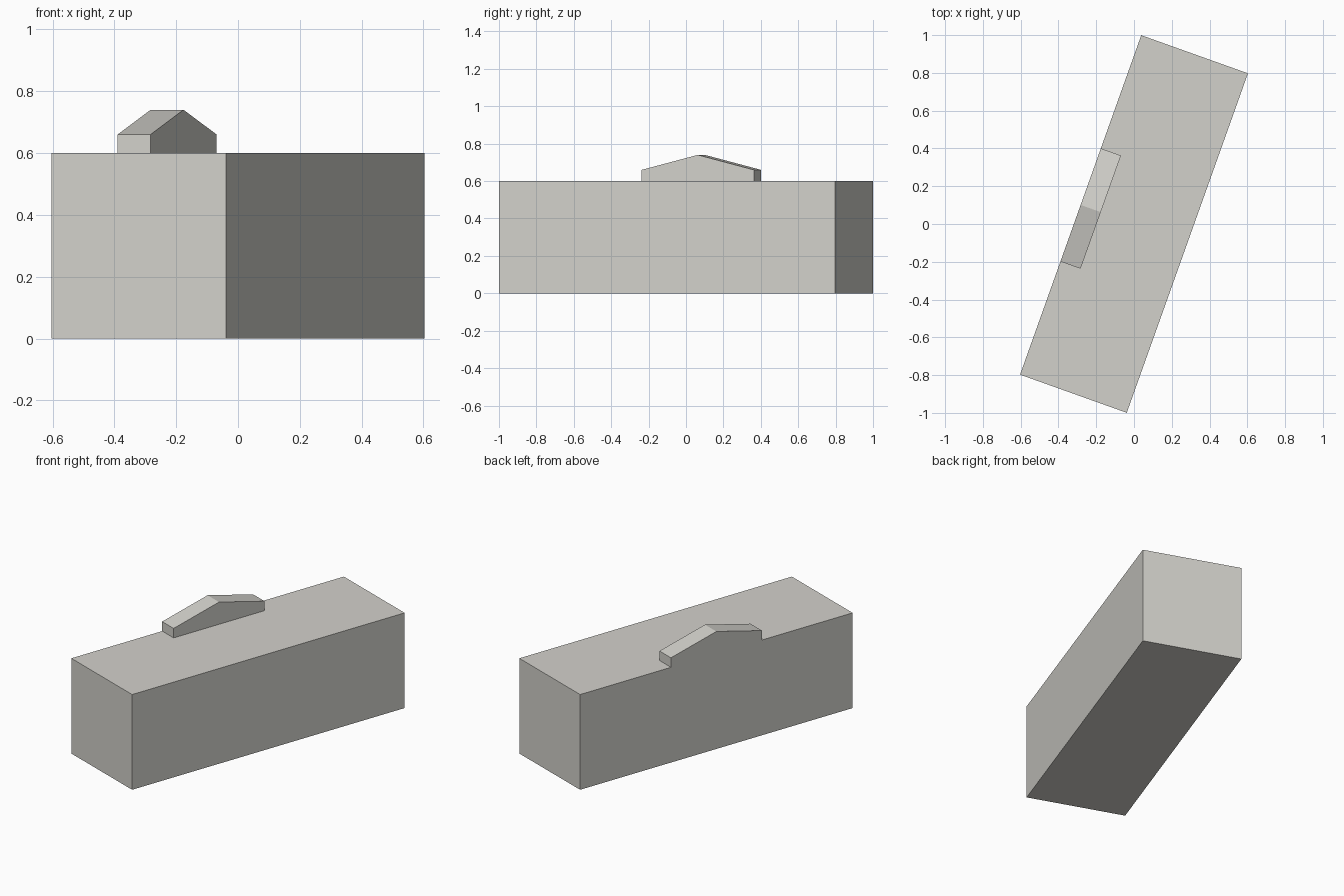
import bpy, bmesh, math

if "Cube" in bpy.data.objects:
    bpy.data.objects.remove(bpy.data.objects["Cube"])

ANGLE = math.radians(-19.65)
W, L, H = 0.60, 1.908, 0.60          # block width, length, height

stone = bpy.data.materials.new("warm_light_grey")
stone.diffuse_color = (0.65, 0.64, 0.60, 1)
stone.use_nodes = True
stone.node_tree.nodes["Principled BSDF"].inputs["Base Color"].default_value = stone.diffuse_color


def prism(name, profile, x0, x1):
    """Extrude a (y, z) profile along x."""
    bm = bmesh.new()
    face = bm.faces.new([bm.verts.new((x0, y, z)) for y, z in profile])
    ext = bmesh.ops.extrude_face_region(bm, geom=[face])
    verts = [g for g in ext["geom"] if isinstance(g, bmesh.types.BMVert)]
    bmesh.ops.translate(bm, verts=verts, vec=(x1 - x0, 0, 0))
    bmesh.ops.recalc_face_normals(bm, faces=bm.faces)
    mesh = bpy.data.meshes.new(name)
    bm.to_mesh(mesh)
    bm.free()
    mesh.materials.append(stone)
    obj = bpy.data.objects.new(name, mesh)
    bpy.context.collection.objects.link(obj)
    obj.rotation_euler.z = ANGLE
    return obj


# Main block
block = prism("building_block",
              [(-L / 2, 0), (L / 2, 0), (L / 2, H), (-L / 2, H)], -W / 2, W / 2)

# Low gable, flush with the left wall and sunk into the block for the union
gable = prism("gable_helper",
              [(-0.318, 0.5), (0.318, 0.5), (0.318, 0.66), (0, 0.74), (-0.318, 0.66)],
              -W / 2, -0.187)
gable.hide_render = True

# Join them into one clean solid
bpy.context.view_layer.objects.active = block
block.select_set(True)
union = block.modifiers.new("gable_union", "BOOLEAN")
union.operation = "UNION"
union.solver = "EXACT"
union.object = gable
bpy.ops.object.modifier_apply(modifier=union.name)
bpy.data.objects.remove(gable)

# Merge the coplanar wall faces
bm = bmesh.new()
bm.from_mesh(block.data)
bmesh.ops.remove_doubles(bm, verts=bm.verts, dist=1e-4)
bmesh.ops.dissolve_limit(bm, angle_limit=math.radians(1), verts=bm.verts, edges=bm.edges)
bm.to_mesh(block.data)
bm.free()
